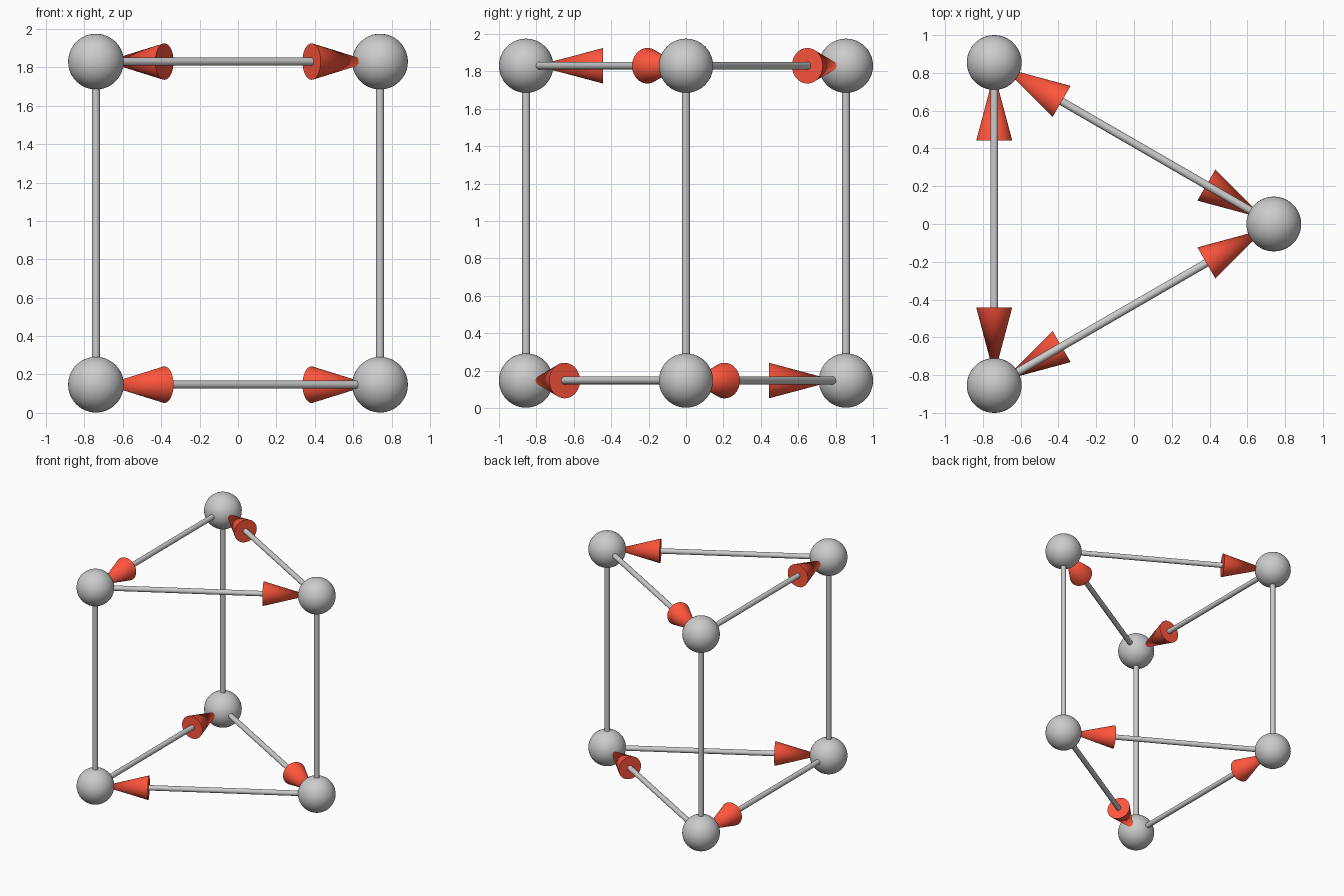
import bpy
from mathutils import Vector

if "Cube" in bpy.data.objects:
    bpy.data.objects.remove(bpy.data.objects["Cube"])

BALL_R, ROD_R = 0.145, 0.021
HEAD_R, HEAD_BASE, HEAD_TIP = 0.095, 0.412, 0.055   # distances from ball centre
Z_LOW, Z_HIGH = 0.147, 1.83

red = bpy.data.materials.new("red")
red.diffuse_color = (1.0, 0.09, 0.045, 1)
red.use_nodes = True
red.node_tree.nodes["Principled BSDF"].inputs["Base Color"].default_value = red.diffuse_color


def finish(name):
    ob = bpy.context.object
    ob.name = name
    bpy.ops.object.shade_smooth_by_angle(angle=0.7)
    return ob


def ball(name, p):
    bpy.ops.mesh.primitive_uv_sphere_add(segments=48, ring_count=24, radius=BALL_R, location=p)
    finish(name)


def taper(name, a, b, r1, r2):
    d = b - a
    bpy.ops.mesh.primitive_cone_add(vertices=48, radius1=r1, radius2=r2, depth=d.length,
                                    location=(a + b) / 2,
                                    rotation=d.to_track_quat('Z', 'Y').to_euler())
    return finish(name)


def arrow(name, a, b):
    d = (b - a).normalized()
    taper(name + "_rod", a, b, ROD_R, ROD_R)
    head = taper(name + "_arrowhead", b - d * HEAD_BASE, b - d * HEAD_TIP, HEAD_R, 0)
    head.data.materials.append(red)


# Triangle corners: back left, front left, right
corners = [(-0.74, 0.855), (-0.74, -0.855), (0.74, 0.0)]
low = [Vector((x, y, Z_LOW)) for x, y in corners]
high = [Vector((x, y, Z_HIGH)) for x, y in corners]

for i in range(3):
    j = (i + 1) % 3
    ball(f"lower_ball_{i}", low[i])
    ball(f"upper_ball_{i}", high[i])
    # Plain uprights
    taper(f"upright_rod_{i}", low[i], high[i], ROD_R, ROD_R)
    # Arrows circulate in opposite directions on the two layers
    arrow(f"upper_{i}", high[i], high[j])
    arrow(f"lower_{i}", low[j], low[i])
